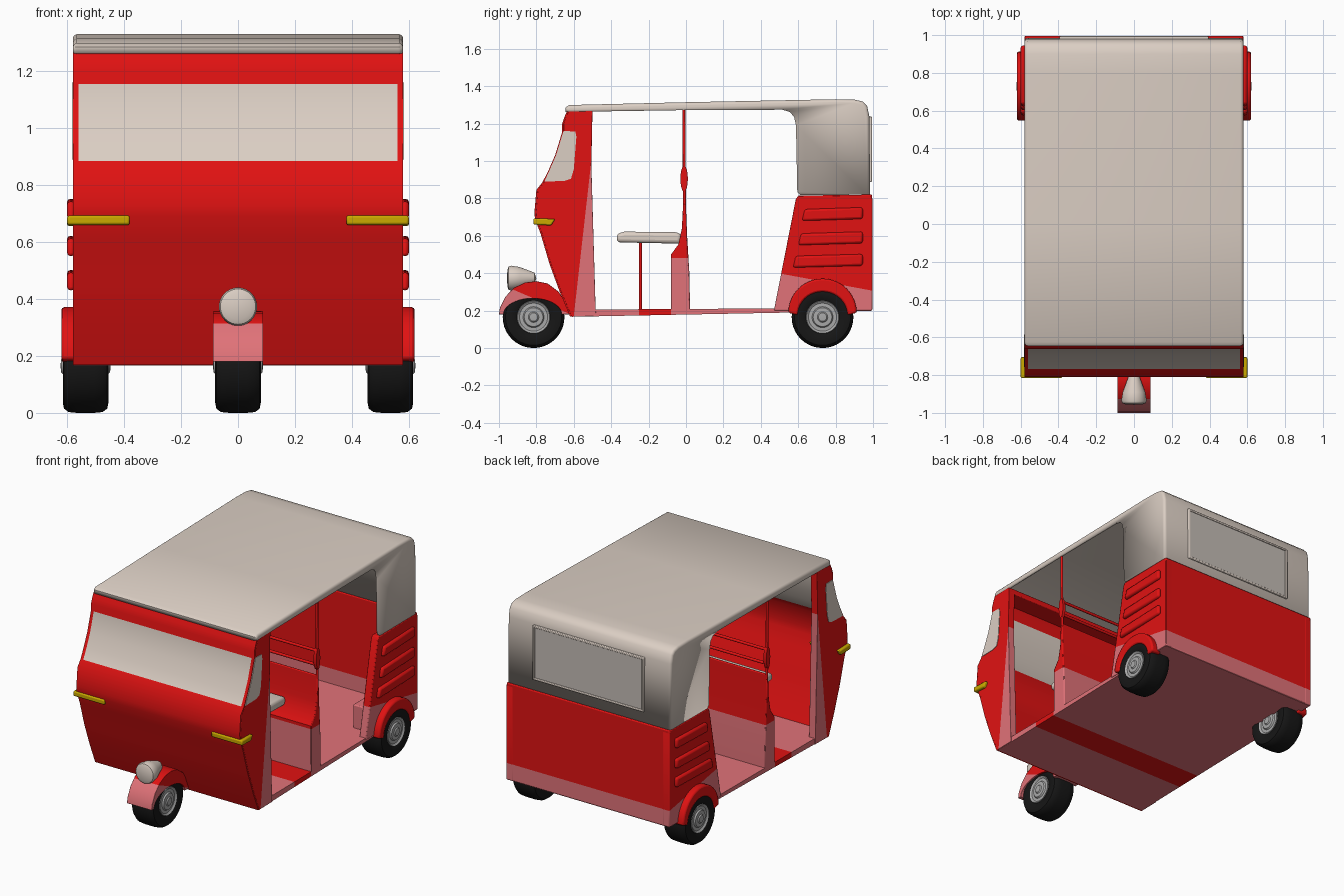
import bpy, bmesh, math
from mathutils import Vector, Matrix

if "Cube" in bpy.data.objects:
    bpy.data.objects.remove(bpy.data.objects["Cube"])


def material(name, r, g, b):
    m = bpy.data.materials.new(name)
    m.diffuse_color = (r, g, b, 1)
    m.use_nodes = True
    m.node_tree.nodes["Principled BSDF"].inputs["Base Color"].default_value = m.diffuse_color
    return m


RED = material("red paint", 0.75, 0.006, 0.006)
PINK = material("pink paint", 0.75, 0.17, 0.19)
BEIGE = material("beige canvas", 0.71, 0.62, 0.55)
PANE = material("grey beige pane", 0.56, 0.51, 0.47)
YELLOW = material("amber yellow", 0.6, 0.4, 0.0)
BLACK = material("black rubber", 0.008, 0.008, 0.008)
GREY = material("grey metal", 0.4, 0.4, 0.4)


def finish(name, bm, mats, bevel=0.0, segs=2):
    me = bpy.data.meshes.new(name)
    bm.to_mesh(me)
    bm.free()
    ob = bpy.data.objects.new(name, me)
    bpy.context.collection.objects.link(ob)
    for m in mats:
        me.materials.append(m)
    if bevel:
        md = ob.modifiers.new("bevel", 'BEVEL')
        md.width, md.segments, md.limit_method = bevel, segs, 'ANGLE'
        md.angle_limit = math.radians(40)
    bpy.ops.object.select_all(action='DESELECT')
    ob.select_set(True)
    bpy.context.view_layer.objects.active = ob
    bpy.ops.object.shade_smooth_by_angle(angle=math.radians(35))
    return ob


def prism(pts, x0, x1):
    """Side profile of (y, z) points extruded along x."""
    bm = bmesh.new()
    f = bm.faces.new([bm.verts.new((x0, y, z)) for y, z in pts])
    r = bmesh.ops.extrude_face_region(bm, geom=[f])
    vs = [v for v in r["geom"] if isinstance(v, bmesh.types.BMVert)]
    bmesh.ops.translate(bm, verts=vs, vec=(x1 - x0, 0, 0))
    bmesh.ops.recalc_face_normals(bm, faces=bm.faces)
    return bm


def shape(name, pts, x0, x1, mats, cuts=(), rule=None, bevel=0.006, segs=2):
    bm = prism(pts, x0, x1)
    for co, no in cuts:
        bmesh.ops.bisect_plane(bm, geom=bm.verts[:] + bm.edges[:] + bm.faces[:],
                               plane_co=co, plane_no=no)
    if rule:
        for f in bm.faces:
            f.material_index = int(rule(f.calc_center_median()))
    return finish(name, bm, mats, bevel, segs)


def two_tone(name, pts, x0, x1, co, no, bevel=0.006):
    """Red prism whose part on the positive side of a plane is pink."""
    co, no = Vector(co), Vector(no)
    return shape(name, pts, x0, x1, [RED, PINK], [(co, no)],
                 lambda c: (c - co).dot(no) > 0, bevel)


def rect(y0, y1, z0, z1):
    return [(y0, z0), (y1, z0), (y1, z1), (y0, z1)]


def lathe(name, prof, loc, mat, axis='X', segs=40):
    """Profile of (radius, height) turned around the x or y axis."""
    bm = bmesh.new()
    vs = [bm.verts.new((h, r, 0)) for r, h in prof]
    es = [bm.edges.new(p) for p in zip(vs, vs[1:])]
    bmesh.ops.spin(bm, geom=vs + es, cent=(0, 0, 0), axis=(1, 0, 0),
                   angle=2 * math.pi, steps=segs)
    bmesh.ops.remove_doubles(bm, verts=bm.verts, dist=1e-5)
    if axis == 'Y':
        bm.transform(Matrix.Rotation(math.pi / 2, 4, 'Z'))
    bm.transform(Matrix.Translation(loc))
    bmesh.ops.recalc_face_normals(bm, faces=bm.faces)
    return finish(name, bm, [mat])


def rod(name, a, b, r, mat):
    a, b = Vector(a), Vector(b)
    bm = bmesh.new()
    bmesh.ops.create_cone(bm, cap_ends=True, segments=12, radius1=r, radius2=r,
                          depth=(b - a).length)
    q = Vector((0, 0, 1)).rotation_difference(b - a)
    bm.transform(Matrix.Translation((a + b) / 2) @ q.to_matrix().to_4x4())
    return finish(name, bm, [mat])


# canopy: roof, rear sides and back as one hollow shell
bm = prism([(-.645, 1.262), (-.645, 1.285), (-.625, 1.299), (0, 1.314), (.8, 1.33),
            (.9, 1.328), (.945, 1.318), (.968, 1.295), (.98, 1.24), (.985, .82),
            (.61, .818), (.595, .835), (.588, 1.19), (.578, 1.235), (.555, 1.262),
            (.515, 1.274), (0, 1.272)], -.58, .58)
dead = [f for f in bm.faces if abs(f.normal.x) < .5 and
        (f.normal.z < -.3 or (f.normal.y < -.3 and f.calc_center_median().y > 0))]
bmesh.ops.delete(bm, geom=dead, context='FACES')
rim = [e for e in bm.edges if len(e.link_faces) == 2 and
       sum(abs(f.normal.x) > .9 for f in e.link_faces) == 1]
bmesh.ops.bevel(bm, geom=rim, offset=.018, segments=4, profile=.5, affect='EDGES')
canopy = finish("canopy", bm, [BEIGE])
sol = canopy.modifiers.new("shell", 'SOLIDIFY')
sol.thickness, sol.offset = .012, -1

# rear window pane with raised rim
shape("rear_window", rect(.982, .988, .9, 1.225), -.38, .38, [PANE], bevel=0)
for z in (.895, 1.23):
    shape("rear_window_rim", rect(.975, .994, z - .007, z + .007), -.387, .387, [BEIGE], bevel=.004)
for x in (-.387, .387):
    shape("rear_window_rim", rect(.975, .994, .888, 1.237), x - .007, x + .007, [BEIGE], bevel=.004)

# front sheet with windscreen
front = [(-.62, .168), (-.675, .3), (-.73, .45), (-.777, .61), (-.808, .69), (-.81, .73),
         (-.80, .845), (-.768, .885), (-.735, .95), (-.70, 1.03), (-.662, 1.155),
         (-.662, 1.2), (-.65, 1.235), (-.636, 1.265)]
sheet = front + [(y + .022, z) for y, z in reversed(front)]
shape("front_sheet", sheet, -.579, .579, [RED, BEIGE],
      [((x, 0, 0), (1, 0, 0)) for x in (-.56, .56)],
      lambda c: abs(c.x) < .55 and .886 < c.z < 1.154, bevel=0)
shape("front_header", rect(-.64, -.5, 1.235, 1.27), -.57, .57, [RED])

# front side pillars and wrap-round side windows
cheek = [(y + .008, z) for y, z in front] + [(-.5, 1.268), (-.506, .98), (-.483, .2), (-.48, .17)]
glass = [(-.757, .89), (-.65, .893), (-.615, .905), (-.6, .955), (-.586, 1.13), (-.592, 1.158),
         (-.655, 1.16), (-.695, 1.03), (-.73, .95)]
for s in (-1, 1):
    two_tone("front_pillar", cheek, s * .535, s * .58, (0, -.6, .17), (0, .83, -.095), .004)
    shape("side_window", glass, s * .531, s * .583, [BEIGE], bevel=0)
    # indicators wrapping the corners
    shape("indicator", [(-.816, .66), (-.72, .655), (-.70, .69), (-.816, .693)],
          s * .38, s * .6, [YELLOW], bevel=.008)

# floor with a red band under the driver
shape("floor", [(-.61, .167), (.99, .198), (.99, .215), (-.61, .205)], -.575, .575, [PINK, RED],
      [((0, y, 0), (0, 1, 0)) for y in (-.25, -.08)], lambda c: -.25 < c.y < -.08, bevel=0)

# partition behind the driver, with poles and rails
two_tone("partition", [(-.08, .2), (-.08, .5), (-.04, .555), (-.022, .64), (-.014, .8),
                       (-.002, .8), (.006, .6), (.018, .4), (.022, .2)],
         -.575, .575, (0, 0, .48), (0, 0, -1))
for s in (-1, 1):
    rod("pole", (s * .568, -.008, .78), (s * .568, -.012, 1.29), .008, RED)
    shape("rail_bracket", [(-.01 + .02 * math.cos(a * math.pi / 8), .905 + .07 * math.sin(a * math.pi / 8))
                           for a in range(16)], s * .557, s * .577, [RED], bevel=0)
for z in (.865, .955):
    rod("rail", (-.565, -.01, z), (.565, -.01, z), .009, RED)

# driver seat on a thin post
shape("seat", [(-.37, .565), (-.03, .558), (-.025, .61), (-.06, .62), (-.33, .622), (-.37, .61)],
      -.36, .36, [BEIGE], bevel=.018, segs=3)
rod("seat_post", (0, -.243, .2), (0, -.243, .57), .008, RED)

# rear tub: side walls, back wall, wheel wells, ribs
side = [(.47, .2), (.587, .795), (.6, .815), (.985, .82), (.996, .8), (.996, .2)]
line = ((0, .52, .395), (0, -.065, -.35))
for s in (-1, 1):
    two_tone("rear_side", side, s * .53, s * .58, *line)
    shape("wheel_well", rect(.55, .91, .2, .36), s * .43, s * .55, [PINK])
    for y, z in ((.62, .68), (.6, .55), (.572, .43)):
        shape("rib", [(y, z), (.945, z + .01), (.945, z + .072), (y + .015, z + .062)],
              s * .572, s * .6, [RED], bevel=.012)
two_tone("rear_wall", rect(.966, .995, .2, .82), -.578, .578, *line)

# rear mudguards
arc = [(math.cos(i * math.pi / 20), math.sin(i * math.pi / 20)) for i in range(21)]
guard = [(.73 + .183 * c, .188 + .183 * d) for c, d in arc] + \
        [(.73 + .132 * c, .175 + .125 * d) for c, d in reversed(arc)]
for s in (-1, 1):
    shape("rear_mudguard", guard, s * .55, s * .62, [RED], bevel=.01)

# front mudguard
mud = [(-1, .18), (-.995, .215), (-.965, .275), (-.92, .322), (-.86, .35), (-.80, .357),
       (-.74, .345), (-.68, .3), (-.64, .235), (-.62, .18)] + \
      [(-.82 + .155 * c, .18 + .085 * d) for c, d in arc]
two_tone("front_mudguard", mud, -.088, .088, (0, -.93, .315), (0, -.125, -.29), .01)

# headlight
lathe("headlight", [(0, -.957), (.045, -.955), (.062, -.948), (.067, -.935), (.06, -.89),
                    (.03, -.81), (0, -.80)], (0, 0, .373), BEIGE, axis='Y')

# wheels
tyre = [(.075, -.06), (.09, -.074), (.13, -.08), (.15, -.076), (.162, -.06), (.165, -.03)]
tyre += [(r, -h) for r, h in reversed(tyre)]
hub = [(0, -.088), (.022, -.086), (.028, -.08), (.05, -.079), (.056, -.07), (.075, -.069),
       (.086, -.077), (.09, -.07)]
hub += [(r, -h) for r, h in reversed(hub)]
for name, x, y in (("front", 0, -.815), ("rear_left", -.535, .73), ("rear_right", .535, .73)):
    lathe(name + "_tyre", tyre, (x, y, .165), BLACK)
    lathe(name + "_hub", hub, (x, y, .165), GREY)
